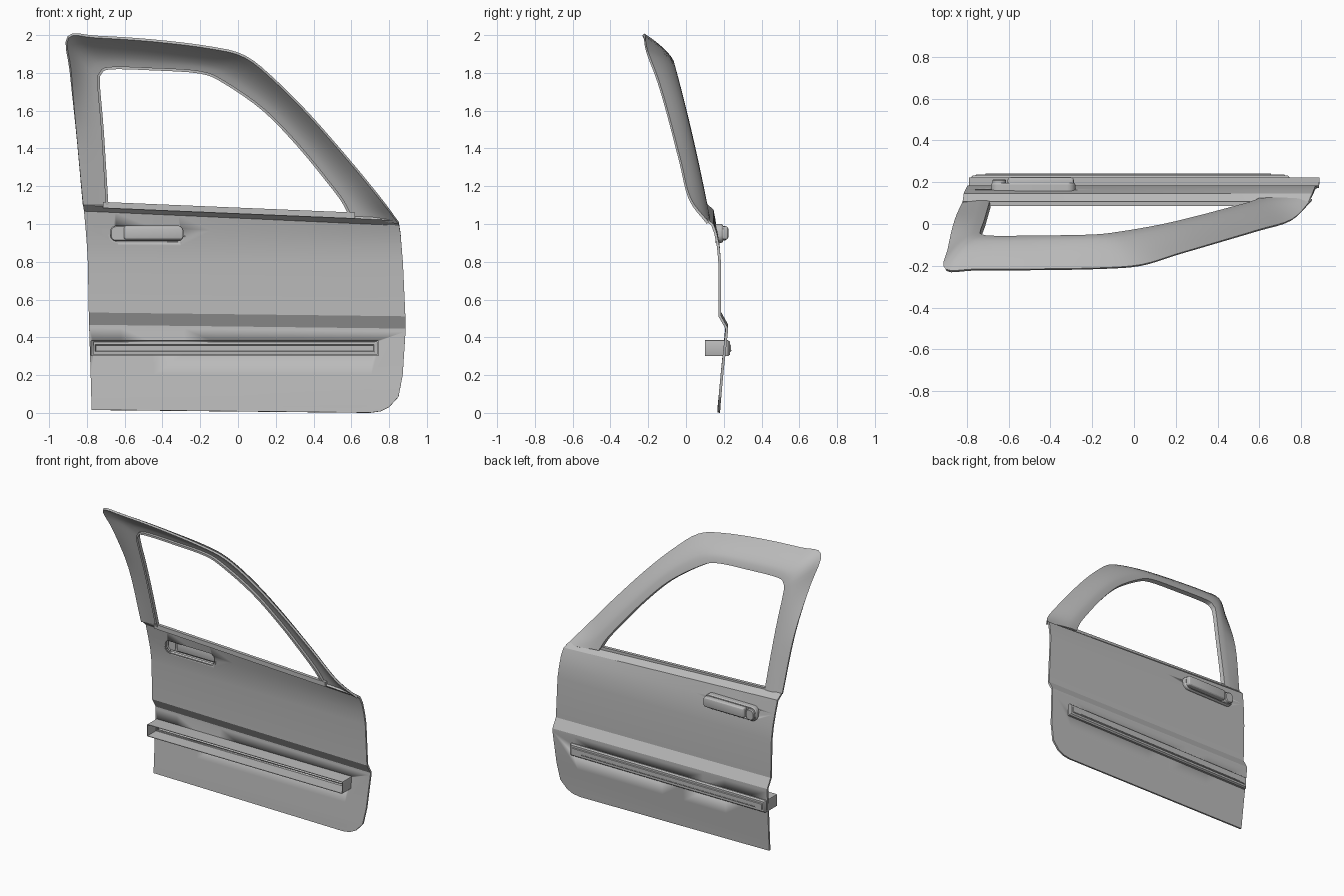
import bpy, bmesh, math
from mathutils import Vector

if "Cube" in bpy.data.objects:
    bpy.data.objects.remove(bpy.data.objects["Cube"])

paint = bpy.data.materials.new("body_grey")
paint.use_nodes = True
GREY = (0.5, 0.5, 0.5, 1)
paint.diffuse_color = GREY
paint.node_tree.nodes["Principled BSDF"].inputs["Base Color"].default_value = GREY


def activate(obj):
    bpy.ops.object.select_all(action="DESELECT")
    obj.select_set(True)
    bpy.context.view_layer.objects.active = obj


def finish(name, bm, thickness=0, bevel=0, fix_normals=False):
    if fix_normals:
        bmesh.ops.recalc_face_normals(bm, faces=bm.faces)
    mesh = bpy.data.meshes.new(name)
    bm.to_mesh(mesh)
    bm.free()
    mesh.materials.append(paint)
    obj = bpy.data.objects.new(name, mesh)
    bpy.context.collection.objects.link(obj)
    activate(obj)
    if thickness:
        mod = obj.modifiers.new("thickness", "SOLIDIFY")
        mod.thickness = thickness
        mod.offset = -1
        bpy.ops.object.modifier_apply(modifier=mod.name)
    if bevel:
        mod = obj.modifiers.new("soft_edges", "BEVEL")
        mod.width = bevel
        mod.segments = 3
        bpy.ops.object.modifier_apply(modifier=mod.name)
    bpy.ops.object.shade_smooth_by_angle(angle=math.radians(28))
    return obj


def loft(rows, closed=False, cap=False):
    """Skin rows of points; optionally close each row and cap the last."""
    bm = bmesh.new()
    grid = [[bm.verts.new(p) for p in row] for row in rows]
    for a, b in zip(grid, grid[1:]):
        n = len(a)
        for i in range(n if closed else n - 1):
            j = (i + 1) % n
            bm.faces.new((a[i], b[i], b[j], a[j]))
    if cap:
        bm.faces.new(grid[-1])
    return bm


def smooth_path(points, steps=4):
    """Catmull-Rom curve through the points."""
    pts = [Vector(p) for p in points]
    ext = [2 * pts[0] - pts[1]] + pts + [2 * pts[-1] - pts[-2]]
    out = []
    for a, b, c, d in zip(ext, ext[1:], ext[2:], ext[3:]):
        for k in range(steps):
            t = k / steps
            out.append(b + 0.5 * t * (c - a + t * (2 * a - 5 * b + 4 * c - d
                                                   + t * (3 * (b - c) + d - a))))
    return out + [pts[-1]]


def rounded_rect(x0, x1, z0, z1, radius, y, inset=0, seg=6):
    x0, x1, z0, z1 = x0 + inset, x1 - inset, z0 + inset, z1 - inset
    r = max(radius - inset, 0.002)
    centres = ((x1 - r, z1 - r), (x0 + r, z1 - r), (x0 + r, z0 + r), (x1 - r, z0 + r))
    ring = []
    for q, (cx, cz) in enumerate(centres):
        for k in range(seg + 1):
            a = math.pi / 2 * (q + k / seg)
            ring.append((cx + r * math.cos(a), y, cz + r * math.sin(a)))
    return ring


def box(name, x0, x1, y0, y1, z0, z1, bevel=0):
    bm = bmesh.new()
    bmesh.ops.create_cube(bm, size=1)
    for v in bm.verts:
        v.co = ((x0 + x1) / 2 + v.co.x * (x1 - x0),
                (y0 + y1) / 2 + v.co.y * (y1 - y0),
                (z0 + z1) / 2 + v.co.z * (z1 - z0))
    return finish(name, bm, bevel=bevel)


def cut(obj, cutter):
    mod = obj.modifiers.new("opening", "BOOLEAN")
    mod.operation = "DIFFERENCE"
    mod.solver = "EXACT"
    mod.object = cutter
    activate(obj)
    bpy.ops.object.modifier_apply(modifier=mod.name)
    bpy.data.objects.remove(cutter)


# Lower door skin: rear height, front height, depth, rear edge, front edge
skin = [(0.015, 0.0, 0.180, -0.775, 0.70), (0.025, 0.008, 0.181, -0.775, 0.755),
        (0.04, 0.03, 0.182, -0.776, 0.80), (0.09, 0.085, 0.187, -0.777, 0.85),
        (0.20, 0.20, 0.197, -0.780, 0.872), (0.45, 0.43, 0.222, -0.788, 0.887),
        (0.47, 0.45, 0.222, -0.789, 0.887), (0.535, 0.515, 0.185, -0.79, 0.886),
        (0.80, 0.80, 0.185, -0.795, 0.873), (0.89, 0.88, 0.178, -0.80, 0.866),
        (0.98, 0.95, 0.164, -0.807, 0.861), (1.075, 1.0, 0.146, -0.815, 0.853),
        (1.11, 1.03, 0.108, -0.82, 0.835)]
COLUMNS = 10
rows = []
for zr, zf, y, xr, xf in skin:
    rows.append([(xr + (xf - xr) * c / COLUMNS, y, zr + (zf - zr) * c / COLUMNS)
                 for c in range(COLUMNS + 1)])
door_skin = finish("door_skin", loft(rows), thickness=0.014)
cut(door_skin, box("handle_cutter", -0.675, -0.29, 0, 0.4, 0.91, 0.99, bevel=0.03))
cut(door_skin, box("trim_cutter", -0.765, 0.735, 0, 0.4, 0.31, 0.375))

# Window frame: opening edge lofted out to the leaning, curved outer edge
opening = smooth_path([(-0.70, 0, 1.10), (-0.725, 0, 1.5), (-0.745, 0, 1.74),
                       (-0.735, 0, 1.80), (-0.68, 0, 1.832), (-0.45, 0, 1.827),
                       (-0.2, 0, 1.81), (-0.07, 0, 1.757), (0.14, 0, 1.61),
                       (0.325, 0, 1.42), (0.485, 0, 1.225), (0.56, 0, 1.125),
                       (0.605, 0, 1.04)])
outline = smooth_path([(-0.82, 0.09, 1.10), (-0.857, 0.005, 1.5), (-0.883, -0.13, 1.81),
                       (-0.897, -0.225, 1.985), (-0.75, -0.222, 1.985),
                       (-0.45, -0.221, 1.965), (-0.15, -0.215, 1.928),
                       (0.035, -0.20, 1.88), (0.2, -0.15, 1.747), (0.38, -0.097, 1.565),
                       (0.59, -0.035, 1.325), (0.75, 0.015, 1.13), (0.85, 0.11, 1.0)])


def lean(z):
    return 0.1 - 0.2 * (z - 1.1) - 0.04 * (z - 1.1) ** 2


STEPS = 6
rows = []
for inner, outer in zip(opening, outline):
    drop = lean(outer.z) - outer.y
    row = [(inner.x, lean(inner.z) - 0.02, inner.z)]
    for k in range(STEPS + 1):
        t = k / STEPS
        p = inner.lerp(outer, t)
        row.append((p.x, lean(p.z) - drop * t * t, p.z))
    rows.append(row)
window_frame = finish("window_frame", loft(rows), thickness=0.014)

# Sill along the bottom of the window opening
sill = box("window_sill", -0.715, 0.62, 0.085, 0.108, -0.02, 0.012)
for v in sill.data.vertices:
    v.co.z += 1.104 - 0.042 * (v.co.x + 0.70)

# Hollow side trim, open toward the inside
TRIM = (-0.78, 0.745, 0.3, 0.385, 0.006)
trim = [rounded_rect(*TRIM, y, inset, seg=2) for y, inset in
        ((0.10, 0), (0.222, 0), (0.232, 0.008), (0.232, 0.022), (0.238, 0.025))]
finish("side_trim", loft(trim, closed=True, cap=True), thickness=0.004, fix_normals=True)
box("trim_groove_bar", -0.71, 0.655, 0.236, 0.241, 0.327, 0.332)

# Handle housing, open toward the inside
HOUSING = (-0.685, -0.28, 0.9, 1.0, 0.04)
housing = [rounded_rect(*HOUSING, y, inset) for y, inset in
           ((0.155, 0), (0.188, 0), (0.196, 0.005), (0.196, 0.010), (0.186, 0.016))]
finish("handle_housing", loft(housing, closed=True, cap=True), thickness=0.004,
       fix_normals=True)

# Pull bar and lock cap; both show on the inner and outer side
box("handle_pull", -0.605, -0.288, 0.172, 0.224, 0.917, 0.988, bevel=0.014)
lock = [rounded_rect(-0.678, -0.612, 0.912, 0.99, 0.03, y, inset) for y, inset in
        ((0.18, 0), (0.208, 0), (0.214, 0.006))]
finish("lock_cap", loft(lock, closed=True, cap=True), fix_normals=True)
